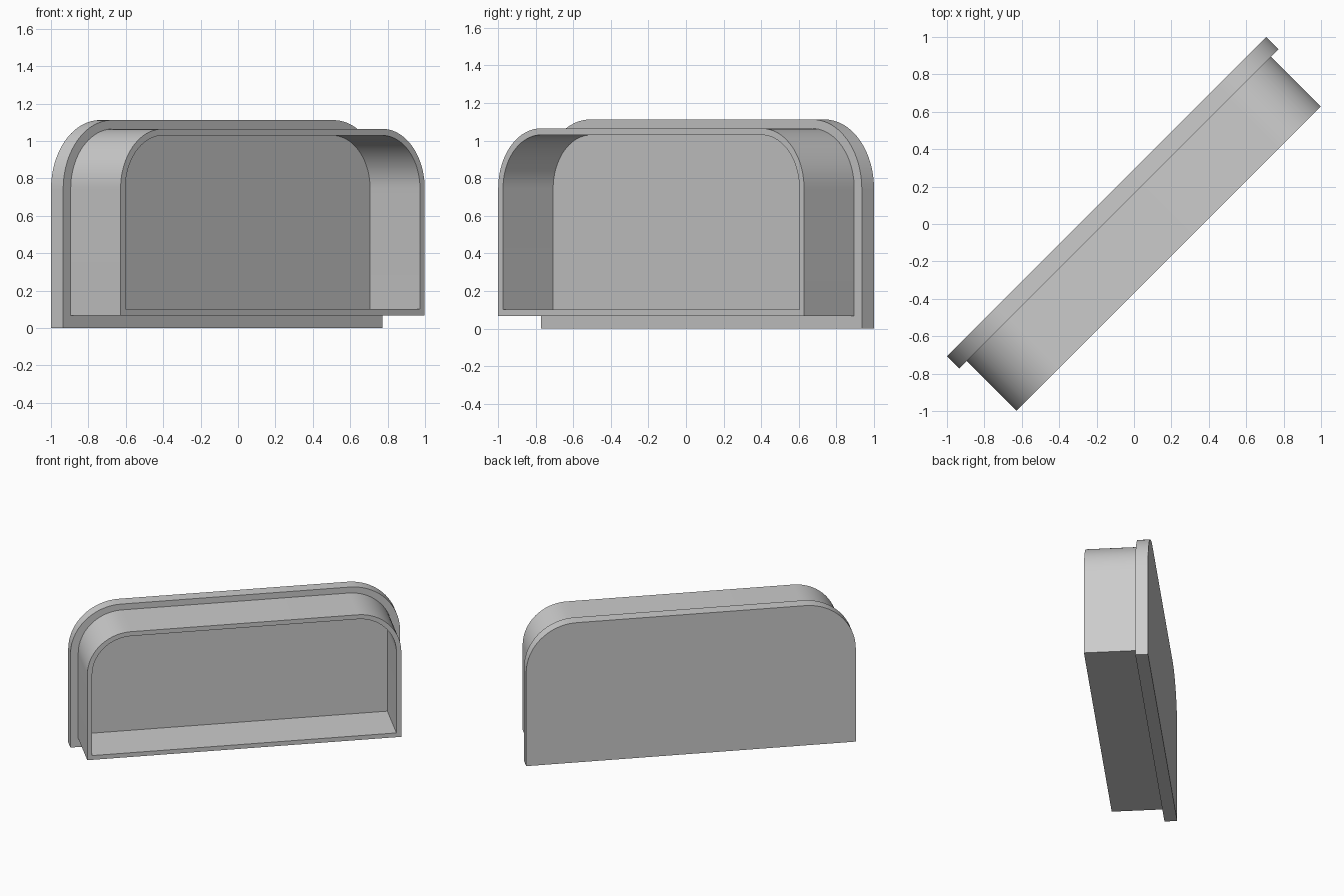
import bpy
import bmesh
from math import sin, cos, pi, radians
from mathutils import Matrix

cube = bpy.data.objects.get("Cube")
if cube:
    bpy.data.objects.remove(cube, do_unlink=True)

grey = bpy.data.materials.new("plain grey")
grey.use_nodes = True
colour = (0.6, 0.6, 0.6, 1)
grey.diffuse_color = colour
grey.node_tree.nodes["Principled BSDF"].inputs["Base Color"].default_value = colour

TURN = Matrix.Rotation(radians(45), 4, "Z")
STEPS = 20


def arch(half, bottom, top, radius):
    """Outline with square lower corners and rounded upper corners."""
    points = [(-half, bottom), (half, bottom)]
    for side, start in ((1, 0), (-1, pi / 2)):
        for i in range(STEPS + 1):
            a = start + i / STEPS * pi / 2
            points.append((side * (half - radius) + radius * cos(a),
                           top - radius + radius * sin(a)))
    return points


def loop(bm, outline, y):
    return [bm.verts.new((x, y, z)) for x, z in outline]


def bridge(bm, a, b):
    for i in range(len(a)):
        j = (i + 1) % len(a)
        bm.faces.new((a[i], a[j], b[j], b[i]))


def finish(bm, name):
    bmesh.ops.recalc_face_normals(bm, faces=bm.faces)
    bm.transform(TURN)
    mesh = bpy.data.meshes.new(name)
    bm.to_mesh(mesh)
    bm.free()
    mesh.materials.append(grey)
    obj = bpy.data.objects.new(name, mesh)
    bpy.context.collection.objects.link(obj)
    bpy.ops.object.select_all(action="DESELECT")
    obj.select_set(True)
    bpy.context.view_layer.objects.active = obj
    bpy.ops.object.shade_smooth_by_angle(angle=radians(30))


BACK, JOINT, FRONT = 0.207, 0.115, -0.262

# Solid back plate
bm = bmesh.new()
outline = arch(1.207, 0, 1.112, 0.37)
rear, face = loop(bm, outline, BACK), loop(bm, outline, JOINT)
bridge(bm, rear, face)
bm.faces.new(rear)
bm.faces.new(face)
finish(bm, "back_plate")

# Hollow rim, open at the front and closed behind by the plate
bm = bmesh.new()
outer = arch(1.15, 0.068, 1.065, 0.32)
inner = arch(1.114, 0.102, 1.03, 0.285)
loops = [loop(bm, outer, JOINT), loop(bm, outer, FRONT),
         loop(bm, inner, FRONT), loop(bm, inner, JOINT)]
for i in range(4):
    bridge(bm, loops[i], loops[(i + 1) % 4])
finish(bm, "hollow_rim")
